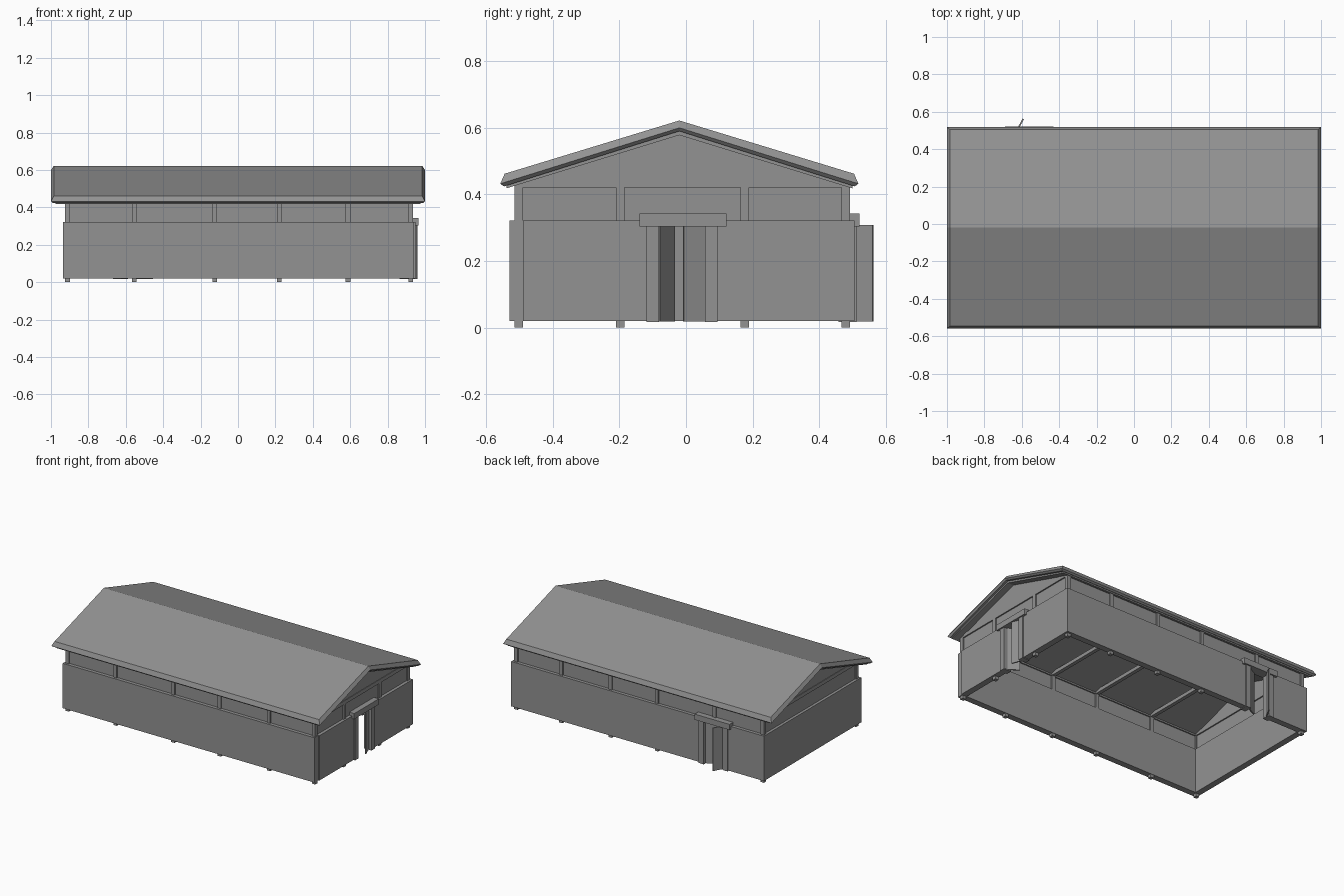
import bpy, bmesh, math
from mathutils import Matrix, Vector

cube = bpy.data.objects.get("Cube")
if cube:
    bpy.data.objects.remove(cube, do_unlink=True)

GREY = (0.29, 0.29, 0.29, 1)
grey = bpy.data.materials.new("plain_grey")
grey.use_nodes = True
grey.diffuse_color = GREY
grey.node_tree.nodes["Principled BSDF"].inputs["Base Color"].default_value = GREY


def finish(name, bm):
    bmesh.ops.recalc_face_normals(bm, faces=bm.faces)
    mesh = bpy.data.meshes.new(name)
    bm.to_mesh(mesh)
    bm.free()
    mesh.materials.append(grey)
    obj = bpy.data.objects.new(name, mesh)
    bpy.context.scene.collection.objects.link(obj)
    return obj


def box(name, x, y, z):
    """Box from its (low, high) extents on each axis."""
    bm = bmesh.new()
    size = Matrix.Diagonal((x[1] - x[0], y[1] - y[0], z[1] - z[0], 1))
    centre = Matrix.Translation((sum(x) / 2, sum(y) / 2, sum(z) / 2))
    bmesh.ops.create_cube(bm, size=1, matrix=centre @ size)
    return finish(name, bm)


def leaf(name, hinge, end):
    """Thin door leaf standing between two plan points."""
    a, b = Vector(hinge), Vector(end)
    d = b - a
    obj = box(name, (0, d.length), (-0.004, 0.004), (0.018, 0.308))
    obj.location = (a.x, a.y, 0)
    obj.rotation_euler.z = math.atan2(d.y, d.x)


# Main extents
RIDGE_Y = -0.02
LOW = (0.02, 0.322)
HIGH = (0.322, 0.42)
XL, XR = -0.935, 0.948
YF, YB = -0.53, 0.506
T = 0.042
P = 0.0125

# Lower walls, split around the two doorways
END_DOOR = (-0.08, 0.058)
BACK_DOOR = (-0.63, -0.49)
box("front_wall", (XL, XR - 0.008), (YF, YF + T), LOW)
box("left_wall_front", (XR - T, XR), (YF + T, END_DOOR[0]), LOW)
box("left_wall_back", (XR - T, XR), (END_DOOR[1], YB), LOW)
box("right_wall", (XL, XL + T), (YF + T, YB - T), LOW)
box("back_wall_right", (XL, BACK_DOOR[0]), (YB - T, YB), LOW)
box("back_wall_left", (BACK_DOOR[1], XR - T), (YB - T, YB), LOW)

# Posts with feet below the walls, and tie beams across the hall
post_x = (-0.912, -0.555, -0.125, 0.22, 0.588, 0.923)
post_y = (-0.503, -0.198, 0.177, 0.48)
for i, x in enumerate(post_x):
    for side, y in (("front", post_y[0]), ("back", post_y[-1])):
        inside_door = side == "back" and BACK_DOOR[0] < x < BACK_DOOR[1]
        bottom = HIGH[0] if inside_door else 0
        box(f"{side}_post_{i}", (x - P, x + P), (y - P, y + P), (bottom, HIGH[1]))
    box(f"tie_beam_{i}", (x - P, x + P), (post_y[0], post_y[-1]), (0.42, 0.444))
for i, y in enumerate(post_y[1:-1]):
    x = post_x[-1]
    box(f"end_post_{i}", (x - P, x + P), (y - P, y + P), (0, HIGH[1]))

# Recessed upper panels, sills and wall plates
for side, y in (("front", post_y[0]), ("back", post_y[-1])):
    box(f"{side}_upper_panel", (post_x[0], post_x[-1]), (y - 0.004, y + 0.004), HIGH)
    box(f"{side}_wall_plate", (post_x[0] - P, post_x[-1] + P), (y - P, y + P), (0.418, 0.428))
for side, x in (("right", post_x[0]), ("left", post_x[-1])):
    box(f"{side}_upper_panel", (x - 0.004, x + 0.004), (post_y[0], post_y[-1]), HIGH)
    box(f"{side}_gable_beam", (x - P, x + P), (post_y[0] - P, post_y[-1] + P), (0.42, 0.445))

# Triangular gables
for side, x in (("right", post_x[0]), ("left", post_x[-1])):
    bm = bmesh.new()
    outline = [(-0.52, 0.425), (0.5, 0.425), (RIDGE_Y, 0.585)]
    face = bm.faces.new([bm.verts.new((x - 0.009, y, z)) for y, z in outline])
    ext = bmesh.ops.extrude_face_region(bm, geom=[face])
    bmesh.ops.translate(bm, vec=(0.018, 0, 0),
                        verts=[v for v in ext["geom"] if isinstance(v, bmesh.types.BMVert)])
    finish(f"{side}_gable", bm)

# Roof: stacked outlines (half length, half width, eave z, ridge z) joined into a bevelled shell
levels = [(0.985, 0.525, 0.462, 0.622), (1.0, 0.538, 0.432, 0.6),
          (0.99, 0.527, 0.424, 0.59), (0.975, 0.52, 0.427, 0.59),
          (0.975, 0.52, 0.418, 0.578)]
bm = bmesh.new()
rings = []
for hx, hy, eave, ridge in levels:
    plan = [(-hx, -hy, eave), (hx, -hy, eave), (hx, 0, ridge),
            (hx, hy, eave), (-hx, hy, eave), (-hx, 0, ridge)]
    rings.append([bm.verts.new((x, y + RIDGE_Y, z)) for x, y, z in plan])
for a, b in zip(rings, rings[1:]):
    for i in range(6):
        j = (i + 1) % 6
        bm.faces.new((a[i], a[j], b[j], b[i]))
for r in (rings[0], rings[-1]):
    bm.faces.new((r[0], r[1], r[2], r[5]))
    bm.faces.new((r[5], r[2], r[3], r[4]))
finish("roof", bm)

# End doorway: jambs, lintel and two leaves
FRAME = (0.016, 0.305)
for side, y in (("front", -0.118), ("back", 0.057)):
    box(f"end_door_jamb_{side}", (XR - T - 0.006, XR + 0.007), (y, y + 0.037), FRAME)
box("end_door_lintel", (XR - T - 0.01, XR + 0.016), (-0.14, 0.122), (0.304, 0.342))
leaf("end_door_leaf_inner", (0.93, -0.08), (0.865, -0.037))
leaf("end_door_leaf_outer", (0.93, 0.057), (0.956, -0.008))

# Back doorway: jambs, lintel and two leaves
for side, x in (("right", -0.668), ("left", -0.491)):
    box(f"back_door_jamb_{side}", (x, x + 0.037), (YB - T - 0.006, YB + 0.007), FRAME)
box("back_door_lintel", (-0.69, -0.43), (YB - T - 0.01, YB + 0.016), (0.304, 0.342))
leaf("back_door_leaf_outer", (-0.63, 0.492), (-0.592, 0.562))
leaf("back_door_leaf_inner", (-0.491, 0.492), (-0.555, 0.462))
